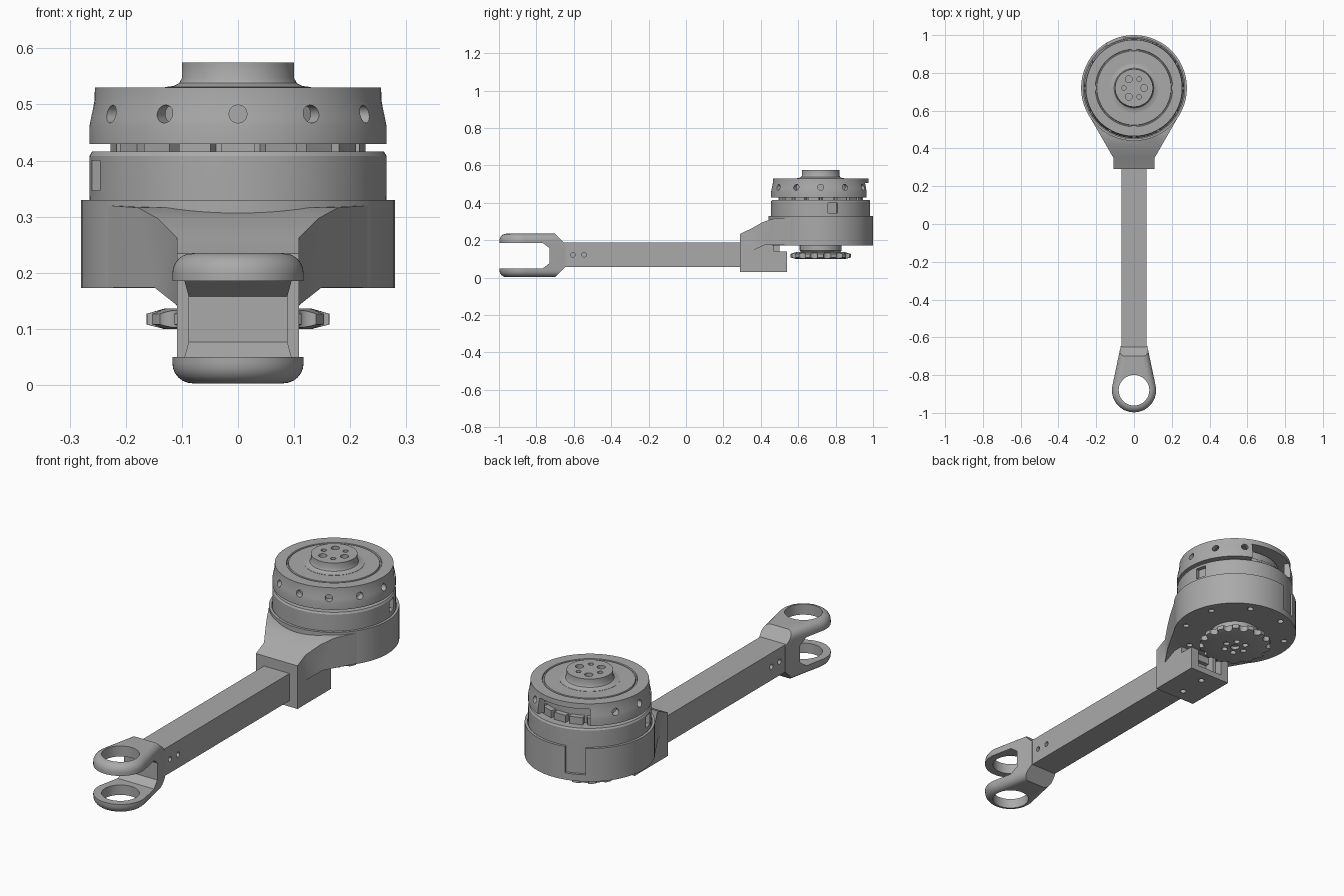
import bpy, bmesh, math
from math import sin, cos, pi, radians
from mathutils import Matrix, Vector

cube = bpy.data.objects.get("Cube")
if cube:
    bpy.data.objects.remove(cube, do_unlink=True)

grey = bpy.data.materials.new("machined_grey")
grey.use_nodes = True
tone = (0.4, 0.4, 0.4, 1)
grey.diffuse_color = tone
grey.node_tree.nodes["Principled BSDF"].inputs["Base Color"].default_value = tone

AXIS = Vector((0, 0.72, 0))   # motor axis
EYE = Vector((0, -0.88, 0))   # fork eye axis


def finish(name, bm):
    bmesh.ops.recalc_face_normals(bm, faces=bm.faces)
    mesh = bpy.data.meshes.new(name)
    bm.to_mesh(mesh)
    bm.free()
    ob = bpy.data.objects.new(name, mesh)
    bpy.context.collection.objects.link(ob)
    mesh.materials.append(grey)
    return ob


def lathe(name, profile, seg=96, at=AXIS):
    """Revolve a closed (radius, z) profile about a vertical axis."""
    bm = bmesh.new()
    vs = [bm.verts.new((r, 0, z)) for r, z in profile]
    edges = [bm.edges.new((vs[i - 1], vs[i])) for i in range(len(vs))]
    bmesh.ops.spin(bm, geom=vs + edges, cent=(0, 0, 0), axis=(0, 0, 1),
                   angle=2 * pi, steps=seg, use_merge=True)
    bmesh.ops.remove_doubles(bm, verts=bm.verts, dist=1e-5)
    bmesh.ops.translate(bm, verts=bm.verts, vec=at)
    return finish(name, bm)


def prism(name, points, lo, hi, side=False, bevel=0):
    """Extrude a plan outline along z, or a (y, z) outline along x."""
    bm = bmesh.new()
    vs = [bm.verts.new((lo, a, b) if side else (a, b, lo)) for a, b in points]
    face = bm.faces.new(vs)
    geom = bmesh.ops.extrude_face_region(bm, geom=[face])["geom"]
    step = Vector((hi - lo, 0, 0)) if side else Vector((0, 0, hi - lo))
    bmesh.ops.translate(bm, vec=step, verts=[g for g in geom if isinstance(g, bmesh.types.BMVert)])
    if bevel:
        rims = [e for e in bm.edges if abs(e.verts[0].co.z - e.verts[1].co.z) < 1e-5]
        bmesh.ops.bevel(bm, geom=rims, offset=bevel, segments=6, profile=0.5, affect='EDGES')
    return finish(name, bm)


def box(name, lo, hi, turn=0, at=(0, 0, 0)):
    bm = bmesh.new()
    lo, hi = Vector(lo), Vector(hi)
    bmesh.ops.create_cube(bm, size=1, matrix=Matrix.Translation((lo + hi) / 2)
                          @ Matrix.Diagonal((*(hi - lo), 1)))
    bmesh.ops.transform(bm, verts=bm.verts, matrix=Matrix.Translation(at) @ Matrix.Rotation(turn, 4, 'Z'))
    return finish(name, bm)


def rod(name, centre, radius, length, direction=(0, 0, 1), seg=20):
    bm = bmesh.new()
    turn = Vector(direction).to_track_quat('Z', 'Y').to_matrix().to_4x4()
    bmesh.ops.create_cone(bm, cap_ends=True, segments=seg, radius1=radius, radius2=radius,
                          depth=length, matrix=Matrix.Translation(centre) @ turn)
    return finish(name, bm)


def carve(ob, *tools, mode='DIFFERENCE'):
    """Apply booleans and discard the tools."""
    for tool in tools:
        mod = ob.modifiers.new("cut", 'BOOLEAN')
        mod.operation, mod.solver, mod.object = mode, 'EXACT', tool
    bpy.context.view_layer.update()
    mesh = bpy.data.meshes.new_from_object(ob.evaluated_get(bpy.context.evaluated_depsgraph_get()))
    ob.modifiers.clear()
    ob.data = mesh
    for tool in tools:
        bpy.data.objects.remove(tool, do_unlink=True)
    return ob


def polar(radius, angle, z=0):
    return AXIS + Vector((radius * cos(angle), radius * sin(angle), z))


def around(count, radius, z, hole, depth, start=0):
    return [rod("cutter", polar(radius, start + i * 2 * pi / count, z), hole, depth)
            for i in range(count)]


def arc(centre, radius, a, b, n):
    return [(centre.x + radius * cos(radians(a + (b - a) * i / n)),
             centre.y + radius * sin(radians(a + (b - a) * i / n))) for i in range(n + 1)]


# Square arm with paired bolt holes near the fork
arm = box("arm", (-0.067, -0.68, 0.058), (0.067, 0.5, 0.187))
carve(arm, *[rod("cutter", (s * 0.067, y, 0.122), 0.012, 0.03, (1, 0, 0))
             for s in (-1, 1) for y in (-0.605, -0.545)],
      box("cutter", (-0.052, 0.35, 0.073), (0.052, 0.6, 0.172)))

# Fork: rounded eye outline, opened from the front and tapered to the arm
outline = [(-0.07, -0.645)] + arc(EYE, 0.117, 170, 370, 36) + [(0.07, -0.645)]
fork = prism("fork", outline, 0.003, 0.235, bevel=0.036)
jaw = [(-1.1, 0.05), (-0.765, 0.05), (-0.73, 0.077), (-0.73, 0.158), (-0.765, 0.185), (-1.1, 0.185)]
shoulders = [[(-0.705, 0.24), (-0.6, 0.135), (-0.6, 0.3)], [(-0.705, -0.002), (-0.6, 0.103), (-0.6, -0.06)]]
carve(fork, prism("cutter", jaw, -0.2, 0.2, True),
      *[prism("cutter", s, -0.2, 0.2, True) for s in shoulders],
      rod("cutter", EYE + Vector((0, 0, 0.12)), 0.081, 0.5, seg=64))

# Motor housing cup with bolt holes below and a cable slot at the back
housing = lathe("housing", [(0, 0.173), (0.28, 0.173), (0.28, 0.33), (0.268, 0.33), (0.268, 0.2), (0, 0.2)])
carve(housing, *around(8, 0.235, 0.173, 0.014, 0.03, pi / 8),
      box("cutter", (0.24, -0.045, 0.205), (0.32, 0.045, 0.4), radians(112), AXIS))

# Flared bracket: tangent plan outline crossed with a sloping side profile
flare = [(-0.109, 0.29), (0.109, 0.29), (0.109, 0.35)] + arc(AXIS, 0.279, -30, 30, 12) \
    + arc(AXIS, 0.279, 150, 210, 12) + [(-0.109, 0.35)]
profile = [(0.28, 0.14), (0.345, 0.14), (0.42, 0.174), (0.62, 0.174), (0.62, 0.32), (0.56, 0.32),
           (0.47, 0.316), (0.41, 0.297), (0.35, 0.263), (0.28, 0.23)]
bracket = prism("bracket", flare, 0.1, 0.4)
carve(bracket, prism("cutter", profile, -0.4, 0.4, True), mode='INTERSECT')
carve(bracket, rod("cutter", AXIS + Vector((0, 0, 0.3)), 0.27, 0.6, seg=96))

# Clamp block under the bracket, open at the rear
clamp = box("clamp_block", (-0.109, 0.29, 0.03), (0.109, 0.54, 0.141))
carve(clamp, box("cutter", (-0.067, 0.45, 0.058), (0.067, 0.6, 0.16)),
      *[rod("cutter", (0, y, 0.03), 0.014, 0.03) for y in (0.35, 0.48)])
box("clamp_web", (-0.109, 0.291, 0.139), (0.109, 0.47, 0.2))

# Stator: lower ring with side pockets, core and poles showing in the gap
ring = lathe("stator_ring", [(0, 0.19), (0.262, 0.19), (0.265, 0.34), (0.265, 0.408),
                             (0.26, 0.416), (0, 0.416)])
carve(ring, *[box("cutter", (0.245, -0.026, 0.347), (0.3, 0.026, 0.4), radians(a), AXIS)
              for a in (14, 196)])
lathe("stator_core", [(0, 0.41), (0.2, 0.41), (0.2, 0.5), (0, 0.5)])
for i in range(18):
    box("stator_pole", (0.19, -0.03, 0.41), (0.225, 0.03, 0.45), i * pi / 9 + pi / 2, AXIS)

# Rotor bell with a top groove, vent holes and a rear window
bell = lathe("rotor_bell", [(0.232, 0.43), (0.265, 0.43), (0.265, 0.46), (0.262, 0.478), (0.256, 0.505),
                            (0.255, 0.53), (0.205, 0.53), (0.203, 0.524), (0.198, 0.524), (0.196, 0.53),
                            (0, 0.53), (0, 0.505), (0.232, 0.505)])
vents = [rod("cutter", polar(0.25, a, 0.483), 0.016, 0.06, (cos(a), sin(a), 0))
         for a in (radians(30 * i) for i in range(12)) if abs(a - pi / 2) > 0.4]
window = [(AXIS.x, AXIS.y)] + arc(AXIS, 0.35, 68, 125, 8)
carve(bell, *vents, prism("cutter", window, 0.42, 0.505))

# Output hub with alternating large and small holes
hub = lathe("output_hub", [(0, 0.52), (0.13, 0.52), (0.13, 0.531), (0.115, 0.533), (0.105, 0.538),
                           (0.1, 0.547), (0.1, 0.575), (0, 0.575)], 64)
carve(hub, *around(3, 0.054, 0.575, 0.018, 0.04), *around(3, 0.054, 0.575, 0.012, 0.04, pi / 3))

# Sprocket below the housing, with its collar
lathe("sprocket_collar", [(0, 0.13), (0.1, 0.13), (0.112, 0.145), (0.112, 0.18), (0, 0.18)], 64)
sprocket = lathe("sprocket", [(0, 0.1), (0.132, 0.1), (0.163, 0.108), (0.163, 0.127),
                              (0.132, 0.136), (0, 0.136)], 72)
carve(sprocket, *around(14, 0.163, 0.118, 0.021, 0.1, pi / 14),
      *around(6, 0.05, 0.1, 0.014, 0.03), rod("cutter", AXIS + Vector((0, 0, 0.1)), 0.02, 0.03))

# Smooth the round surfaces, keep edges crisp
bpy.ops.object.select_all(action='DESELECT')
for ob in bpy.context.collection.objects:
    if ob.type == 'MESH' and grey.name in ob.data.materials:
        ob.select_set(True)
        bpy.context.view_layer.objects.active = ob
bpy.ops.object.shade_smooth_by_angle(angle=radians(30))
